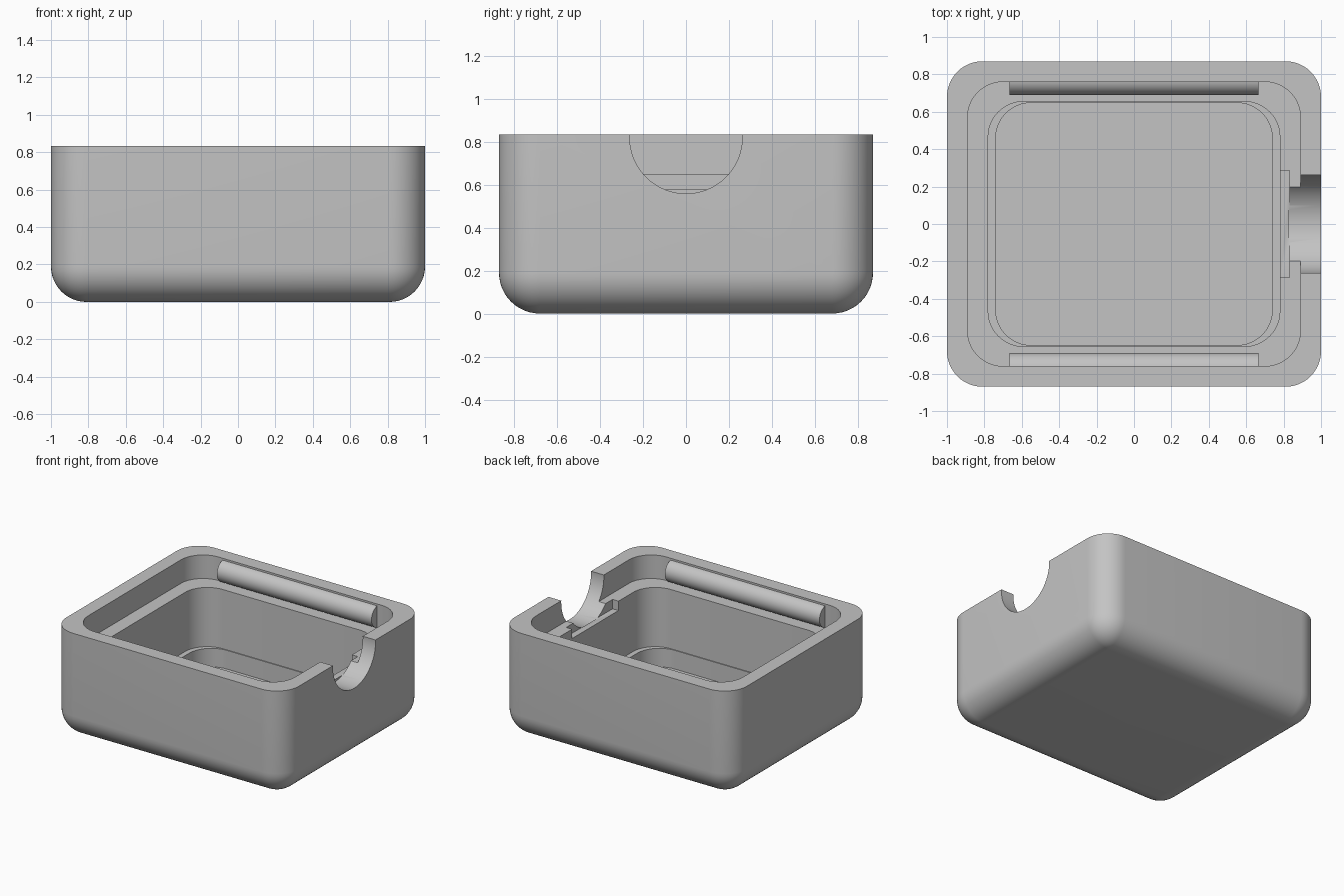
import bpy, bmesh
from math import sin, cos, pi, acos

old = bpy.data.objects.get("Cube")
if old:
    bpy.data.objects.remove(old, do_unlink=True)

grey = bpy.data.materials.new("light_grey")
grey.use_nodes = True
colour = (0.55, 0.55, 0.55, 1)
grey.diffuse_color = colour
grey.node_tree.nodes["Principled BSDF"].inputs["Base Color"].default_value = colour

HALF_X, HALF_Y, HEIGHT = 1.0, 0.87, 0.833
FILLET = 0.19
LEDGE, STEP, FLOOR = 0.65, 0.19, 0.045
CAVITY_Y = 0.76
SEG = 12


def finish(name, bm):
    bmesh.ops.recalc_face_normals(bm, faces=bm.faces)
    mesh = bpy.data.meshes.new(name)
    bm.to_mesh(mesh)
    bm.free()
    mesh.materials.append(grey)
    obj = bpy.data.objects.new(name, mesh)
    bpy.context.collection.objects.link(obj)
    return obj


def activate(obj):
    bpy.ops.object.select_all(action='DESELECT')
    obj.select_set(True)
    bpy.context.view_layer.objects.active = obj


def smooth(obj):
    activate(obj)
    bpy.ops.object.shade_smooth_by_angle(angle=pi / 6)


def rounded_ring(bm, hx, hy, r, z):
    """Rounded rectangle of vertices, anticlockwise."""
    ring = []
    for i, (sx, sy) in enumerate(((1, 1), (-1, 1), (-1, -1), (1, -1))):
        for k in range(SEG + 1):
            a = (i + k / SEG) * pi / 2
            ring.append(bm.verts.new((sx * (hx - r) + r * cos(a),
                                      sy * (hy - r) + r * sin(a), z)))
    return ring


# Body: outer shell, rim, ledge, pocket and floor lofted in one skin
bm = bmesh.new()
rings = []
for k in range(SEG + 1):
    a = k / SEG * pi / 2
    inset = min(FILLET * (1 - sin(a)), FILLET - 0.002)
    rings.append(rounded_ring(bm, HALF_X - inset, HALF_Y - inset,
                              FILLET - inset, FILLET * (1 - cos(a))))
for hx, hy, r, z in ((HALF_X, HALF_Y, FILLET, HEIGHT),
                     (0.89, CAVITY_Y, 0.19, HEIGHT), (0.89, CAVITY_Y, 0.19, LEDGE),
                     (0.78, 0.655, 0.19, LEDGE), (0.78, 0.655, 0.19, STEP),
                     (0.74, 0.648, 0.19, STEP), (0.74, 0.648, 0.19, FLOOR)):
    rings.append(rounded_ring(bm, hx, hy, r, z))
for low, high in zip(rings, rings[1:]):
    for i in range(len(low)):
        j = (i + 1) % len(low)
        bm.faces.new((low[i], low[j], high[j], high[i]))
bm.faces.new(rings[0])
bm.faces.new(rings[-1])
body = finish("box_body", bm)


def prism(name, profile, x0, x1):
    """Extrude a (y, z) profile along x."""
    bm = bmesh.new()
    face = bm.faces.new([bm.verts.new((x0, y, z)) for y, z in profile])
    new = bmesh.ops.extrude_face_region(bm, geom=[face])["geom"]
    verts = [v for v in new if isinstance(v, bmesh.types.BMVert)]
    bmesh.ops.translate(bm, vec=(x1 - x0, 0, 0), verts=verts)
    return finish(name, bm)


# Round notch through the side wall, and the slot cut in the ledge behind it
circle = [(0.262 * cos(2 * pi * k / 64), 0.82 + 0.262 * sin(2 * pi * k / 64))
          for k in range(64)]
slot = [(-0.285, 0.577), (0.285, 0.577), (0.285, 0.7), (-0.285, 0.7)]
for cutter in (prism("notch_cutter", circle, 0.829, 1.1),
               prism("slot_cutter", slot, 0.7, 0.831)):
    cutter.hide_render = True
    activate(body)
    mod = body.modifiers.new("cut", 'BOOLEAN')
    mod.operation = 'DIFFERENCE'
    mod.solver = 'EXACT'
    mod.object = cutter
    bpy.ops.object.modifier_apply(modifier=mod.name)
    bpy.data.objects.remove(cutter, do_unlink=True)
smooth(body)

# Half-round snap ridges along the front and back cavity walls
R, MID_Y, MID_Z = 0.085, 0.775, 0.735
limit = acos((MID_Y - CAVITY_Y - 0.002) / R)
for name, side in (("front_ridge", -1), ("back_ridge", 1)):
    arc = []
    for k in range(25):
        a = limit * (k / 12 - 1)
        arc.append((side * (MID_Y - R * cos(a)), MID_Z + R * sin(a)))
    smooth(prism(name, arc, -0.665, 0.665))
